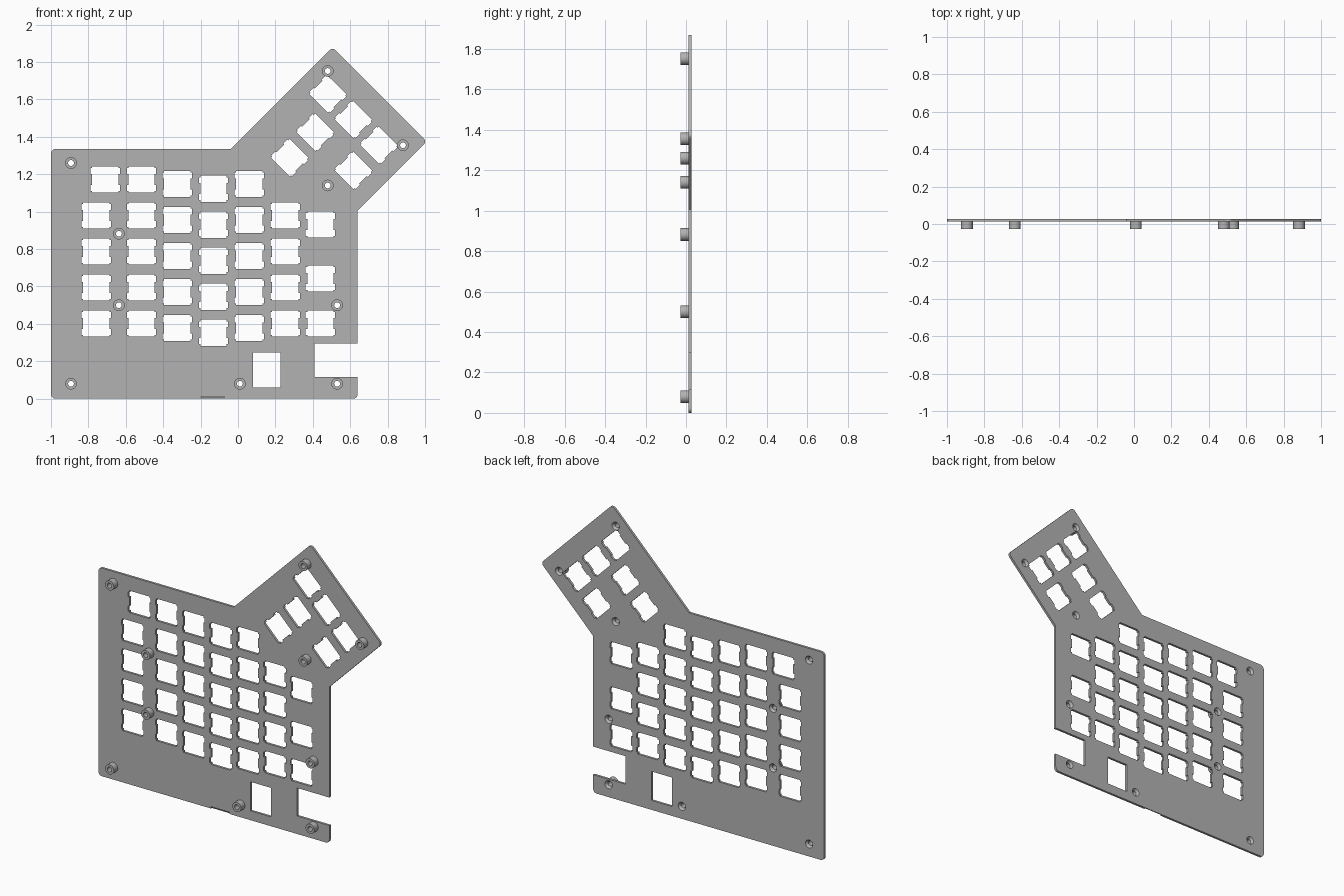
import bpy, bmesh, math
from mathutils import Matrix, Vector

if "Cube" in bpy.data.objects:
    bpy.data.objects.remove(bpy.data.objects["Cube"])

MM = 0.0101            # one millimetre in model units
PITCH = 0.1925         # key spacing
BACK, FACE, TIP = 0.0275, 0.0125, -0.0275   # y of plate back, plate front, spacer tips

grey = bpy.data.materials.new("plate_grey")
grey.diffuse_color = (0.45, 0.45, 0.45, 1)
grey.use_nodes = True
grey.node_tree.nodes["Principled BSDF"].inputs["Base Color"].default_value = grey.diffuse_color


def add_object(name, mesh):
    ob = bpy.data.objects.new(name, mesh)
    bpy.context.collection.objects.link(ob)
    mesh.materials.clear()
    mesh.materials.append(grey)
    return ob


def rounded(corners):
    """Turn (x, z, radius) corners into a polygon with rounded corners."""
    pts = []
    n = len(corners)
    for i, (x, z, r) in enumerate(corners):
        c = Vector((x, z))
        if r == 0:
            pts.append(c)
            continue
        a = (Vector(corners[i - 1][:2]) - c).normalized()
        b = (Vector(corners[(i + 1) % n][:2]) - c).normalized()
        p, q = c + a * r, c + b * r
        centre = p + q - c                       # every rounded corner is 90 degrees
        for k in range(9):
            t = k / 8 * math.pi / 2
            pts.append(centre - b * r * math.cos(t) - a * r * math.sin(t))
    return pts


def circle(x, z, r, n=32):
    return [(x + r * math.cos(2 * math.pi * k / n), z + r * math.sin(2 * math.pi * k / n))
            for k in range(n)]


def switch_hole(x, z, angle=0):
    """Square switch opening with clip pockets on its two sides."""
    quarter = [(7.8, 2.9), (7.8, 6), (7, 6), (7, 7)]
    quarter = [(7, 2.9)] + quarter
    right = [(a, -b) for a, b in reversed(quarter)] + quarter
    pts = right + [(-a, -b) for a, b in right]
    c, s = math.cos(angle), math.sin(angle)
    return [(x + MM * (a * c - b * s), z + MM * (a * s + b * c)) for a, b in pts]


# Outline with the side notch
R = 0.025
loops = [rounded([(-1, 0, R), (0.64, 0, R), (0.64, 0.115, 0), (0.41, 0.115, 0),
                  (0.41, 0.295, 0), (0.64, 0.295, 0), (0.64, 1.005, 0), (1.01, 1.375, R),
                  (0.505, 1.88, R), (-0.04, 1.335, 0), (-1, 1.335, R)])]

# Main key columns: x, lowest z, rows
columns = [(-0.757, 0.402, range(4)), (-0.516, 0.402, range(5)), (-0.324, 0.378, range(5)),
           (-0.131, 0.353, range(5)), (0.061, 0.378, range(5)), (0.252, 0.402, range(4)),
           (0.441, 0.402, (0, 1.25, 2.75))]
for x, z, rows in columns:
    loops += [switch_hole(x, z + r * PITCH) for r in rows]
loops.append(switch_hole(-0.709, 0.402 + 4 * PITCH))

# Thumb cluster, turned 45 degrees
d = PITCH / math.sqrt(2)
for u, v in [(0, 0), (1, 0), (2, 0), (0.5, 1), (0.5, 2), (2, 1)]:
    loops.append(switch_hole(0.481 + (u - v) * d, 1.628 - (u + v) * d, -math.pi / 4))

# Component window
loops.append([(0.08, 0.06), (0.227, 0.06), (0.227, 0.246), (0.08, 0.246)])

# Screw holes
screws = [(-0.893, 1.26), (-0.893, 0.08), (-0.637, 0.882), (-0.637, 0.5), (0.01, 0.08),
          (0.53, 0.08), (0.53, 0.5), (0.48, 1.14), (0.882, 1.355), (0.48, 1.752)]
SINK, BORE, OUTER = 0.026, 0.0155, 0.031
loops += [circle(x, z, SINK) for x, z in screws]

# Plate: filled flat curve, extruded and stood upright
curve = bpy.data.curves.new("plate_outline", 'CURVE')
curve.dimensions = '2D'
curve.fill_mode = 'BOTH'
curve.extrude = (BACK - FACE) / 2
for pts in loops:
    sp = curve.splines.new('POLY')
    sp.points.add(len(pts) - 1)
    for p, (x, z) in zip(sp.points, pts):
        p.co = (x, z, 0, 1)
    sp.use_cyclic_u = True
helper = bpy.data.objects.new("plate_outline", curve)
bpy.context.collection.objects.link(helper)
mesh = bpy.data.meshes.new_from_object(
    helper.evaluated_get(bpy.context.evaluated_depsgraph_get()))
bpy.data.objects.remove(helper)
mesh.transform(Matrix.Translation((0, (BACK + FACE) / 2, 0)) @ Matrix.Rotation(math.pi / 2, 4, 'X'))
bm = bmesh.new()
bm.from_mesh(mesh)
bmesh.ops.remove_doubles(bm, verts=bm.verts, dist=1e-5)
bmesh.ops.recalc_face_normals(bm, faces=bm.faces)
for f in bm.faces:
    f.smooth = False
bm.to_mesh(mesh)
bm.free()
plate = add_object("switch_plate", mesh)

# Shallow sloped pry notch in the front bottom edge
bm = bmesh.new()
section = [(FACE - 0.01, -0.02), (FACE + 0.009, -0.02), (FACE + 0.009, 0.0), (FACE - 0.01, 0.032)]
ends = [[bm.verts.new((x, y, z)) for y, z in section] for x in (-0.2, -0.07)]
bm.faces.new(ends[0])
bm.faces.new(ends[1][::-1])
for i in range(4):
    j = (i + 1) % 4
    bm.faces.new((ends[0][i], ends[1][i], ends[1][j], ends[0][j]))
bmesh.ops.recalc_face_normals(bm, faces=bm.faces)
cut_mesh = bpy.data.meshes.new("pry_notch_cutter")
bm.to_mesh(cut_mesh)
bm.free()
cutter = add_object("pry_notch_cutter", cut_mesh)
cutter.hide_render = True
cutter.hide_set(True)
mod = plate.modifiers.new("pry_notch", 'BOOLEAN')
mod.operation = 'DIFFERENCE'
mod.solver = 'EXACT'
mod.object = cutter

# Spacers: countersink, bore and outer wall turned from one profile
bm = bmesh.new()
profile = [(SINK, BACK), (BORE, FACE), (BORE, TIP), (OUTER, TIP), (OUTER, FACE)]
N = 32
rings = [[bm.verts.new((x, y, z)) for x, z in circle(0, 0, r, N)] for r, y in profile]
for a, b in zip(rings, rings[1:]):
    for k in range(N):
        bm.faces.new((a[k], a[(k + 1) % N], b[(k + 1) % N], b[k]))
for f in bm.faces:
    f.smooth = True
bmesh.ops.recalc_face_normals(bm, faces=bm.faces)
# make the tip face look forward
tip = min(bm.faces, key=lambda f: f.calc_center_median().y)
if tip.normal.y > 0:
    bmesh.ops.reverse_faces(bm, faces=bm.faces)
for e in bm.edges:
    if len(e.link_faces) == 2 and e.calc_face_angle(0) > 0.5:
        e.smooth = False
spacer_mesh = bpy.data.meshes.new("spacer")
bm.to_mesh(spacer_mesh)
bm.free()
for i, (x, z) in enumerate(screws):
    add_object(f"spacer_{i + 1}", spacer_mesh).location = (x, 0, z)
